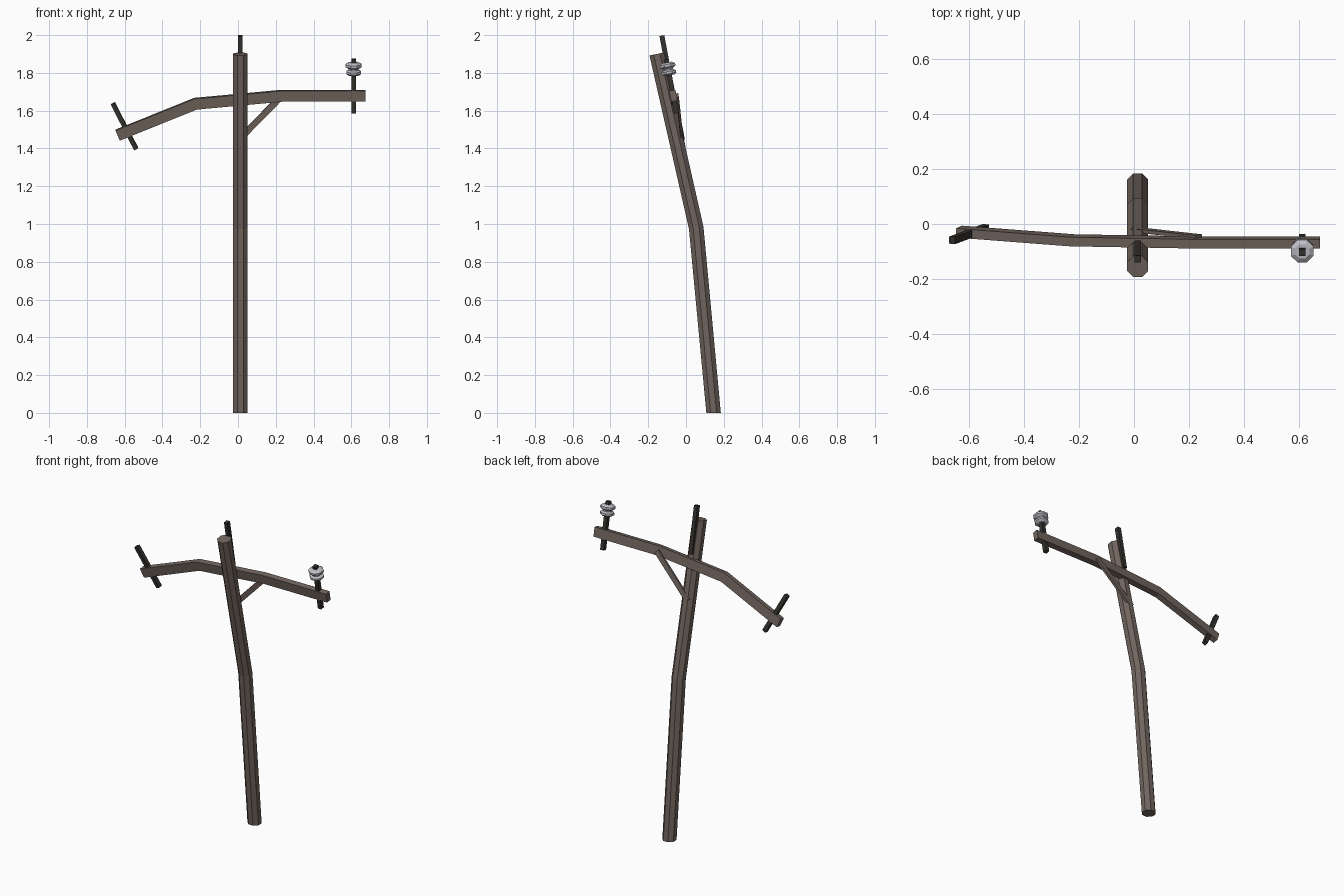
import bpy, bmesh, math
from mathutils import Vector, Matrix

if "Cube" in bpy.data.objects:
    bpy.data.objects.remove(bpy.data.objects["Cube"])


def material(name, rgb):
    m = bpy.data.materials.new(name)
    m.diffuse_color = (*rgb, 1)
    m.use_nodes = True
    m.node_tree.nodes["Principled BSDF"].inputs["Base Color"].default_value = m.diffuse_color
    return m


WOOD = material("weathered wood", (0.165, 0.130, 0.112))
IRON = material("dark iron", (0.036, 0.032, 0.028))
PORCELAIN = material("grey porcelain", (0.52, 0.52, 0.56))

# Crossarm, pins and brace share a plane leaning with the upper pole
LEAN = Matrix.Translation((0, -0.067, 1.677)) @ Matrix.Rotation(math.atan(0.19), 4, 'X')


def loft(name, rings, mat, matrix=Matrix()):
    """Join rings of equal point count into a closed, capped solid."""
    bm = bmesh.new()
    vs = [[bm.verts.new(p) for p in ring] for ring in rings]
    n = len(vs[0])
    for a, b in zip(vs, vs[1:]):
        for i in range(n):
            j = (i + 1) % n
            bm.faces.new((a[i], a[j], b[j], b[i]))
    bm.faces.new(vs[0])
    bm.faces.new(vs[-1])
    bmesh.ops.recalc_face_normals(bm, faces=bm.faces)
    me = bpy.data.meshes.new(name)
    bm.to_mesh(me)
    bm.free()
    me.materials.append(mat)
    ob = bpy.data.objects.new(name, me)
    ob.matrix_world = matrix
    bpy.context.collection.objects.link(ob)
    return ob


def beam(name, path, height, depth, mat):
    """Rectangular bar along an x-z path with mitred bends, in the leaning plane."""
    pts = [Vector(p) for p in path]
    dirs = [(b - a).normalized() for a, b in zip(pts, pts[1:])]
    rings = []
    for i, p in enumerate(pts):
        d0, d1 = dirs[max(i - 1, 0)], dirs[min(i, len(dirs) - 1)]
        t = (d0 + d1).normalized()
        n = Vector((-t.z, 0, t.x)).normalized() * (height / 2 / t.dot(d0))
        s = Vector((0, depth / 2, 0))
        rings.append([p + n + s, p + n - s, p - n - s, p - n + s])
    return loft(name, rings, mat, LEAN)


def circle(r, n=8):
    return [(r * math.cos((k + 0.5) * math.tau / n), r * math.sin((k + 0.5) * math.tau / n))
            for k in range(n)]


# Bent octagonal pole: (y, z, slope of the cut)
pole = []
for y, z, cut in [(0.146, 0, 0), (0.054, 0.98, 0.16), (-0.155, 1.9, 0.2)]:
    pole.append([(0.013 + u, y + v, z + v * cut) for u, v in circle(0.0415)])
loft("pole", pole, WOOD)

# Sagging crossarm and its diagonal brace
beam("crossarm", [(-0.637, 0, -0.21), (-0.225, 0, -0.041), (0.233, 0, 0.002), (0.676, 0, 0.002)],
     0.058, 0.034, WOOD)
beam("brace", [(0.0, 0.002, -0.24), (0.235, 0.021, 0.0)], 0.033, 0.014, WOOD)

# Iron pins: lower and upper end in the leaning plane
for name, lo, hi in [("right_pin", (0.612, -0.092), (0.612, 0.199)),
                     ("left_pin", (-0.539, -0.285), (-0.662, -0.04)),
                     ("top_pin", (0.013, 0.035), (0.013, 0.326))]:
    beam(name, [(lo[0], 0, lo[1]), (hi[0], 0, hi[1])], 0.024, 0.026, IRON)

# Spool insulator on the right pin: (radius, height)
profile = [(0.028, 0.112), (0.042, 0.121), (0.042, 0.133), (0.028, 0.141),
           (0.028, 0.148), (0.045, 0.158), (0.045, 0.171), (0.028, 0.181)]
loft("insulator", [[(0.612 + u, v, z) for u, v in circle(r)] for r, z in profile],
     PORCELAIN, LEAN)
